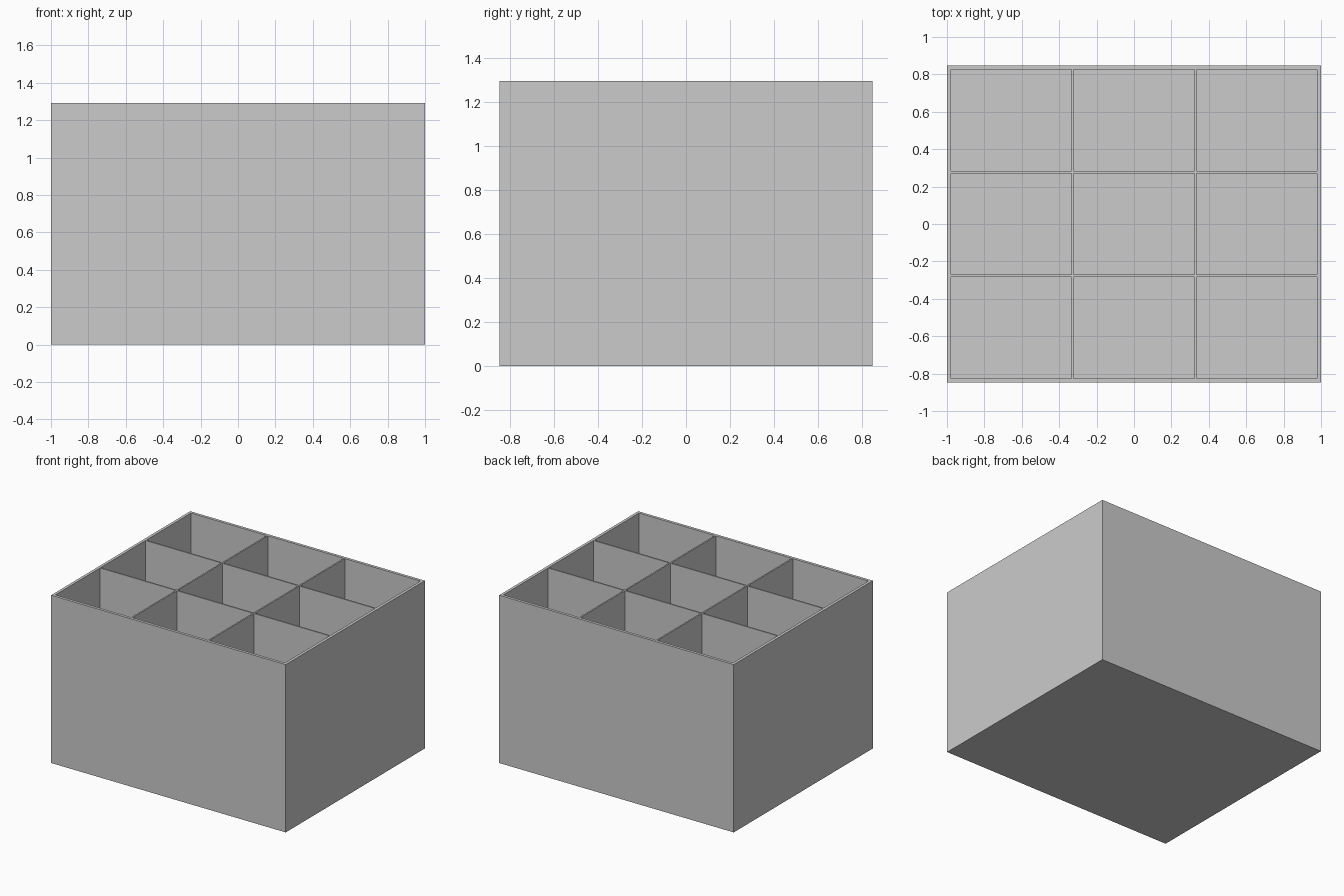
import bpy
import bmesh

cube = bpy.data.objects.get("Cube")
if cube:
    bpy.data.objects.remove(cube, do_unlink=True)

HALF_X, HALF_Y, HEIGHT = 1.0, 0.847, 1.293
WALL, DIVIDER, FLOOR = 0.022, 0.011, 0.022
CELLS = 3


def wall_lines(half):
    """Positions of every wall and divider edge along one axis."""
    cell = (2 * (half - WALL) - (CELLS - 1) * DIVIDER) / CELLS
    lines, pos = [-half], -half + WALL
    for _ in range(CELLS):
        lines += [pos, pos + cell]
        pos += cell + DIVIDER
    return lines + [half]


xs, ys = wall_lines(HALF_X), wall_lines(HALF_Y)
bm = bmesh.new()

# Rim plane split along the walls and dividers
grid = [[bm.verts.new((x, y, HEIGHT)) for y in ys] for x in xs]
cells = []
for i in range(len(xs) - 1):
    for j in range(len(ys) - 1):
        face = bm.faces.new((grid[i][j], grid[i + 1][j],
                             grid[i + 1][j + 1], grid[i][j + 1]))
        if i % 2 and j % 2:
            cells.append(face)
rim = [e for e in bm.edges if e.is_boundary]

# Outer walls and underside
walls = bmesh.ops.extrude_edge_only(bm, edges=rim)["geom"]
for v in walls:
    if isinstance(v, bmesh.types.BMVert):
        v.co.z = 0
bmesh.ops.holes_fill(bm, edges=[e for e in bm.edges if e.is_boundary], sides=0)

# Compartments sunk down to the floor
floors = bmesh.ops.extrude_discrete_faces(bm, faces=cells)["faces"]
for face in floors:
    for v in face.verts:
        v.co.z = FLOOR

bmesh.ops.recalc_face_normals(bm, faces=bm.faces)
mesh = bpy.data.meshes.new("compartment_box")
bm.to_mesh(mesh)
bm.free()
box = bpy.data.objects.new("compartment_box", mesh)
bpy.context.collection.objects.link(box)

# Plain grey finish
grey = bpy.data.materials.new("light_grey")
grey.use_nodes = True
colour = (0.6, 0.6, 0.6, 1)
grey.diffuse_color = colour
grey.node_tree.nodes["Principled BSDF"].inputs["Base Color"].default_value = colour
mesh.materials.append(grey)
